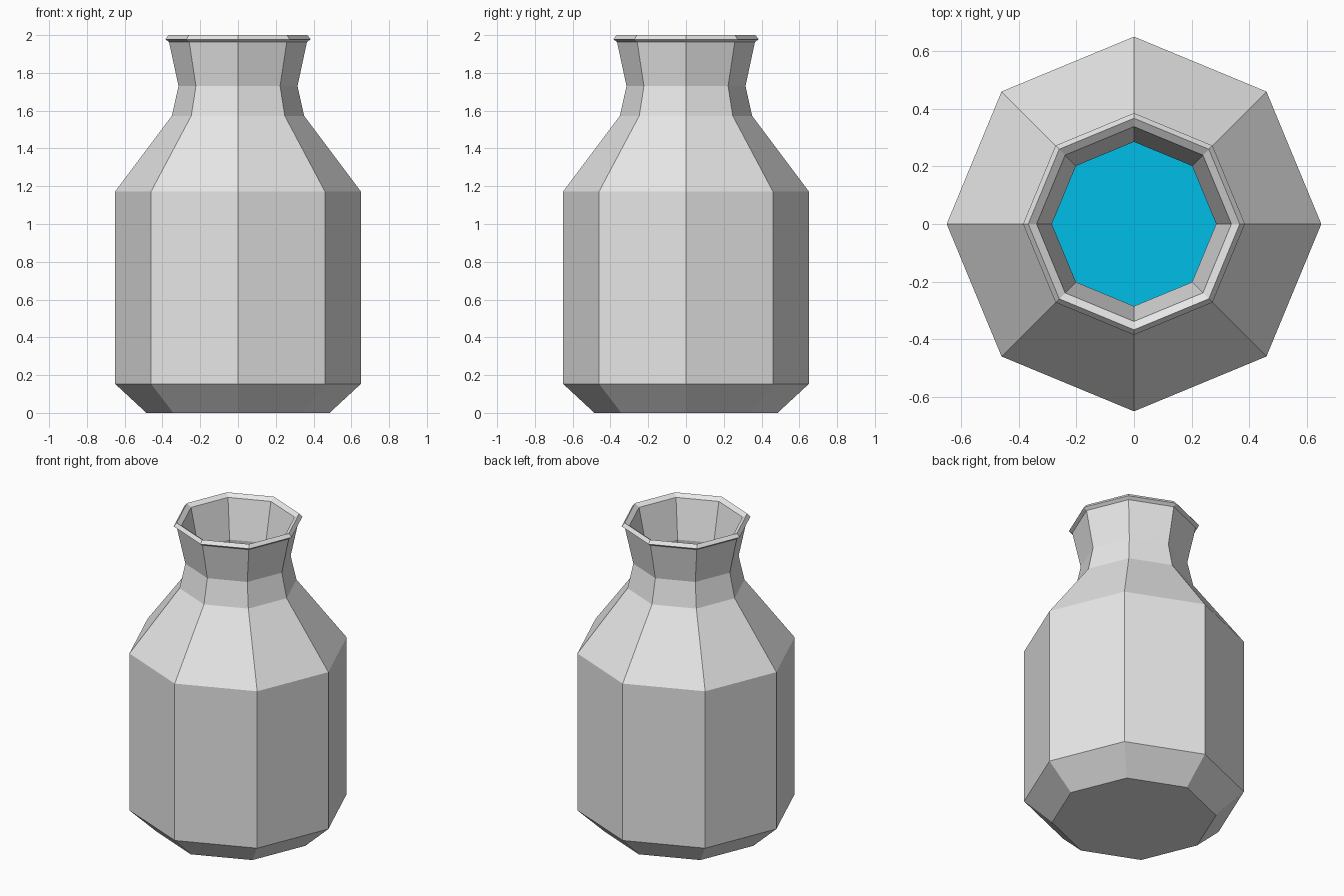
import bpy, bmesh, math

if "Cube" in bpy.data.objects:
    bpy.data.objects.remove(bpy.data.objects["Cube"])

SIDES = 8


def material(name, rgb):
    m = bpy.data.materials.new(name)
    m.diffuse_color = (*rgb, 1.0)
    m.use_nodes = True
    m.node_tree.nodes["Principled BSDF"].inputs["Base Color"].default_value = m.diffuse_color
    return m


def ring(bm, radius, z):
    """Octagon ring with corners on the x and y axes."""
    step = 2 * math.pi / SIDES
    return [bm.verts.new((radius * math.cos(i * step), radius * math.sin(i * step), z))
            for i in range(SIDES)]


def lathe(name, profile, mat):
    """Revolve a (radius, z) profile and close its first and last rings."""
    bm = bmesh.new()
    rings = [ring(bm, r, z) for r, z in profile]
    for a, b in zip(rings, rings[1:]):
        for i in range(SIDES):
            j = (i + 1) % SIDES
            bm.faces.new((a[i], a[j], b[j], b[i]))
    bm.faces.new(rings[0][::-1])
    bm.faces.new(rings[-1])
    mesh = bpy.data.meshes.new(name)
    bm.to_mesh(mesh)
    bm.free()
    mesh.materials.append(mat)
    obj = bpy.data.objects.new(name, mesh)
    bpy.context.collection.objects.link(obj)
    return obj


glass = material("pale grey", (0.8, 0.8, 0.8))
blue = material("liquid blue", (0.0, 0.538, 0.832))

# Bottle: base, body, shoulder, neck, ridged lip, then the hollow inside
lathe("bottle", [
    (0.485, 0.0), (0.65, 0.153), (0.65, 1.173), (0.35, 1.573), (0.315, 1.73),
    (0.365, 1.963), (0.385, 1.978), (0.367, 2.0), (0.338, 1.98), (0.285, 1.73),
    (0.32, 1.56), (0.615, 1.165), (0.615, 0.17), (0.47, 0.03),
], glass)

# Liquid filling the body up to the shoulder
lathe("liquid", [(0.465, 0.035), (0.61, 0.172), (0.61, 1.16)], blue)
